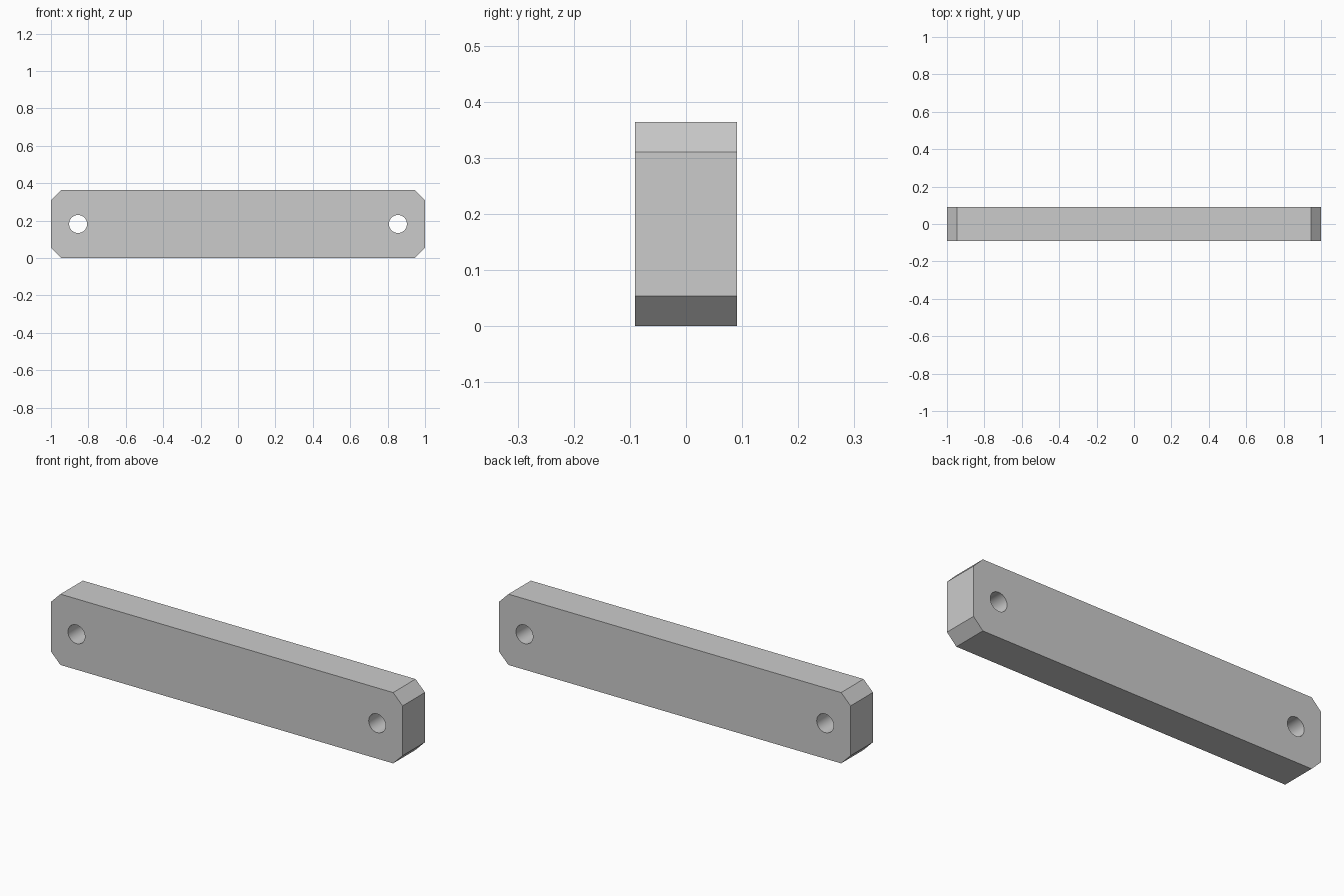
import bpy
import bmesh
import math

cube = bpy.data.objects.get("Cube")
if cube:
    bpy.data.objects.remove(cube, do_unlink=True)

HALF_LENGTH = 1.0
HEIGHT = 0.364
DEPTH = 0.182
CHAMFER = 0.054
HOLE_X = 0.855
HOLE_RADIUS = 0.048

# Bar: chamfered rectangle profile, extruded front to back
half_h = HEIGHT / 2
corner_x = HALF_LENGTH - CHAMFER
corner_z = half_h - CHAMFER
quarter = [(HALF_LENGTH, corner_z), (corner_x, half_h)]
upper = quarter + [(-x, z) for x, z in reversed(quarter)]
outline = upper + [(-x, -z) for x, z in upper]

bm = bmesh.new()
face = bm.faces.new([bm.verts.new((x, -DEPTH / 2, z + half_h)) for x, z in outline])
extruded = bmesh.ops.extrude_face_region(bm, geom=[face], use_keep_orig=True)
moved = [g for g in extruded["geom"] if isinstance(g, bmesh.types.BMVert)]
bmesh.ops.translate(bm, vec=(0, DEPTH, 0), verts=moved)
bmesh.ops.recalc_face_normals(bm, faces=bm.faces)
mesh = bpy.data.meshes.new("link_bar")
bm.to_mesh(mesh)
bm.free()
bar = bpy.data.objects.new("link_bar", mesh)
bpy.context.collection.objects.link(bar)


# Round through hole near each end
def drill_hole(x):
    bpy.ops.mesh.primitive_cylinder_add(
        vertices=48, radius=HOLE_RADIUS, depth=DEPTH * 2,
        location=(x, 0, half_h), rotation=(math.pi / 2, 0, 0))
    cutter = bpy.context.object
    cutter.name = "hole_cutter"
    cutter.hide_render = True
    cut = bar.modifiers.new("pin_hole", 'BOOLEAN')
    cut.operation = 'DIFFERENCE'
    cut.solver = 'EXACT'
    cut.object = cutter
    bpy.context.view_layer.objects.active = bar
    bpy.ops.object.modifier_apply(modifier=cut.name)
    bpy.data.objects.remove(cutter, do_unlink=True)


for side in (-1, 1):
    drill_hole(side * HOLE_X)

# Smooth hole walls, crisp outer edges
bpy.ops.object.select_all(action='DESELECT')
bar.select_set(True)
bpy.context.view_layer.objects.active = bar
bpy.ops.object.shade_smooth_by_angle(angle=math.radians(30))
